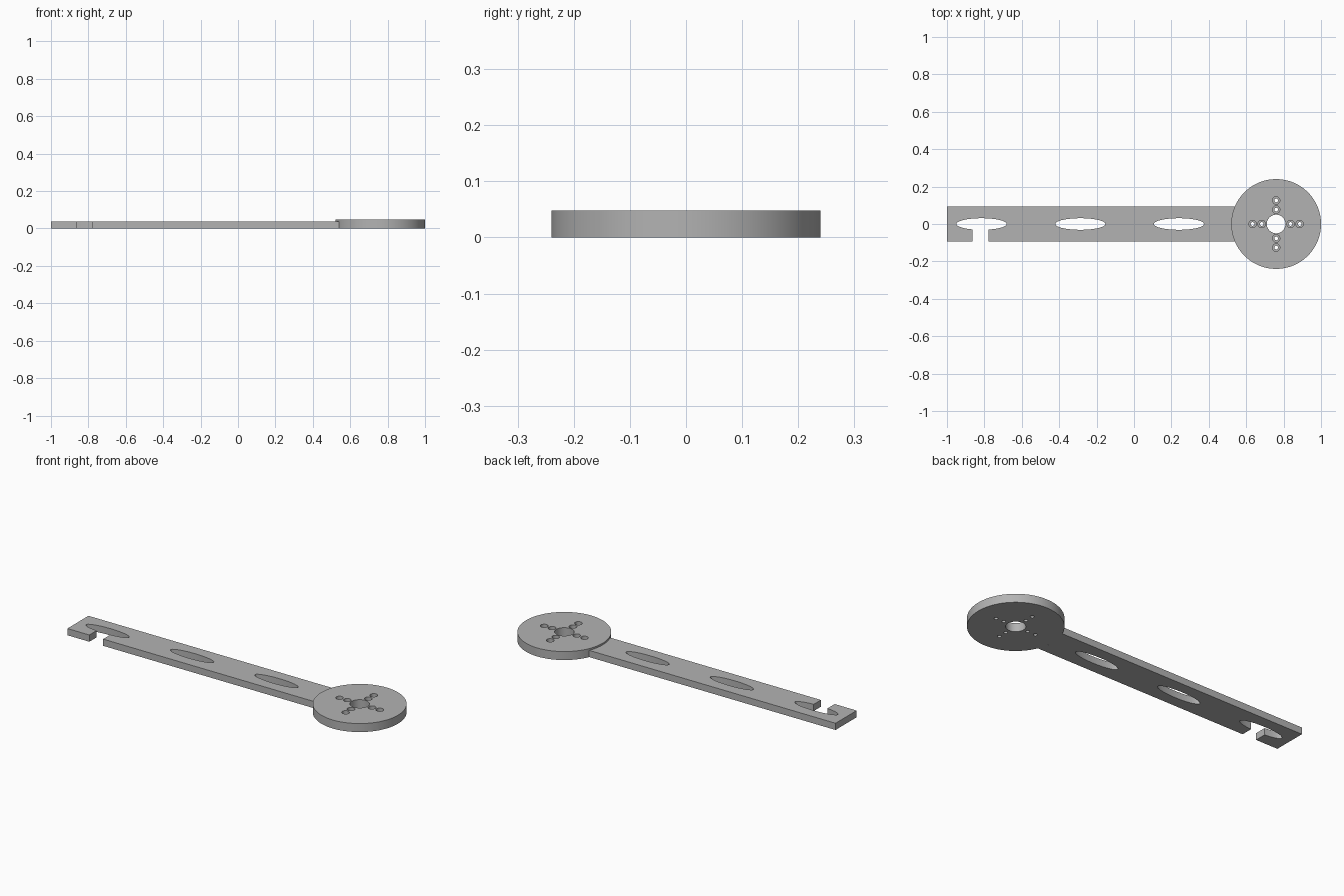
import bpy
from math import cos, sin, pi, radians, asin

cube = bpy.data.objects.get("Cube")
if cube:
    bpy.data.objects.remove(cube, do_unlink=True)

HUB_X, HUB_R, HUB_H = 0.76, 0.24, 0.048
ARM_HALF, ARM_H = 0.094, 0.038

grey = bpy.data.materials.new("plain grey")
grey.use_nodes = True
colour = (0.45, 0.45, 0.45, 1)
grey.diffuse_color = colour
grey.node_tree.nodes["Principled BSDF"].inputs["Base Color"].default_value = colour


def ellipse(cx, cy, rx, ry, n):
    return [(cx + rx * cos(2 * pi * i / n), cy + ry * sin(2 * pi * i / n)) for i in range(n)]


def prism(name, outline, z0, z1):
    """Extrude a counter-clockwise outline from z0 to z1."""
    n = len(outline)
    verts = [(x, y, z) for z in (z0, z1) for x, y in outline]
    faces = [list(range(n))[::-1], list(range(n, 2 * n))]
    faces += [(i, (i + 1) % n, n + (i + 1) % n, n + i) for i in range(n)]
    mesh = bpy.data.meshes.new(name)
    mesh.from_pydata(verts, [], faces)
    mesh.materials.append(grey)
    obj = bpy.data.objects.new(name, mesh)
    bpy.context.collection.objects.link(obj)
    return obj


def activate(obj):
    bpy.ops.object.select_all(action="DESELECT")
    obj.select_set(True)
    bpy.context.view_layer.objects.active = obj


def cut(obj, outline, z0=-0.1, z1=0.1):
    """Cut a prism-shaped opening out of a part."""
    cutter = prism("cutter", outline, z0, z1)
    cutter.hide_render = True
    mod = obj.modifiers.new("opening", "BOOLEAN")
    mod.operation = "DIFFERENCE"
    mod.solver = "EXACT"
    mod.object = cutter
    activate(obj)
    bpy.ops.object.modifier_apply(modifier=mod.name)
    bpy.data.objects.remove(cutter, do_unlink=True)


# Flat arm, its inner end following the rim of the hub
spread = asin(ARM_HALF / HUB_R)
rim = []
for i in range(13):
    a = pi + spread - 2 * spread * i / 12
    rim.append((HUB_X + HUB_R * cos(a), HUB_R * sin(a)))
arm = prism("arm", [(-1, ARM_HALF), (-1, -ARM_HALF)] + rim, 0, ARM_H)

# Oval slots, and the notch that opens the end slot to the front
for x in (-0.815, -0.287, 0.24):
    cut(arm, ellipse(x, 0, 0.134, 0.031, 64))
cut(arm, [(-0.863, -0.2), (-0.777, -0.2), (-0.777, 0), (-0.863, 0)])

# Round hub with a centre bore
hub = prism("hub", ellipse(HUB_X, 0, HUB_R, HUB_R, 96), 0, HUB_H)
cut(hub, ellipse(HUB_X, 0, 0.05, 0.05, 48))

# Counterbored screw holes in a cross
for k in range(4):
    for d in (0.077, 0.126):
        x, y = HUB_X + d * cos(k * pi / 2), d * sin(k * pi / 2)
        cut(hub, ellipse(x, y, 0.02, 0.02, 24), 0.028)
        cut(hub, ellipse(x, y, 0.01, 0.01, 24))

for part in (arm, hub):
    activate(part)
    bpy.ops.object.shade_smooth_by_angle(angle=radians(30))
